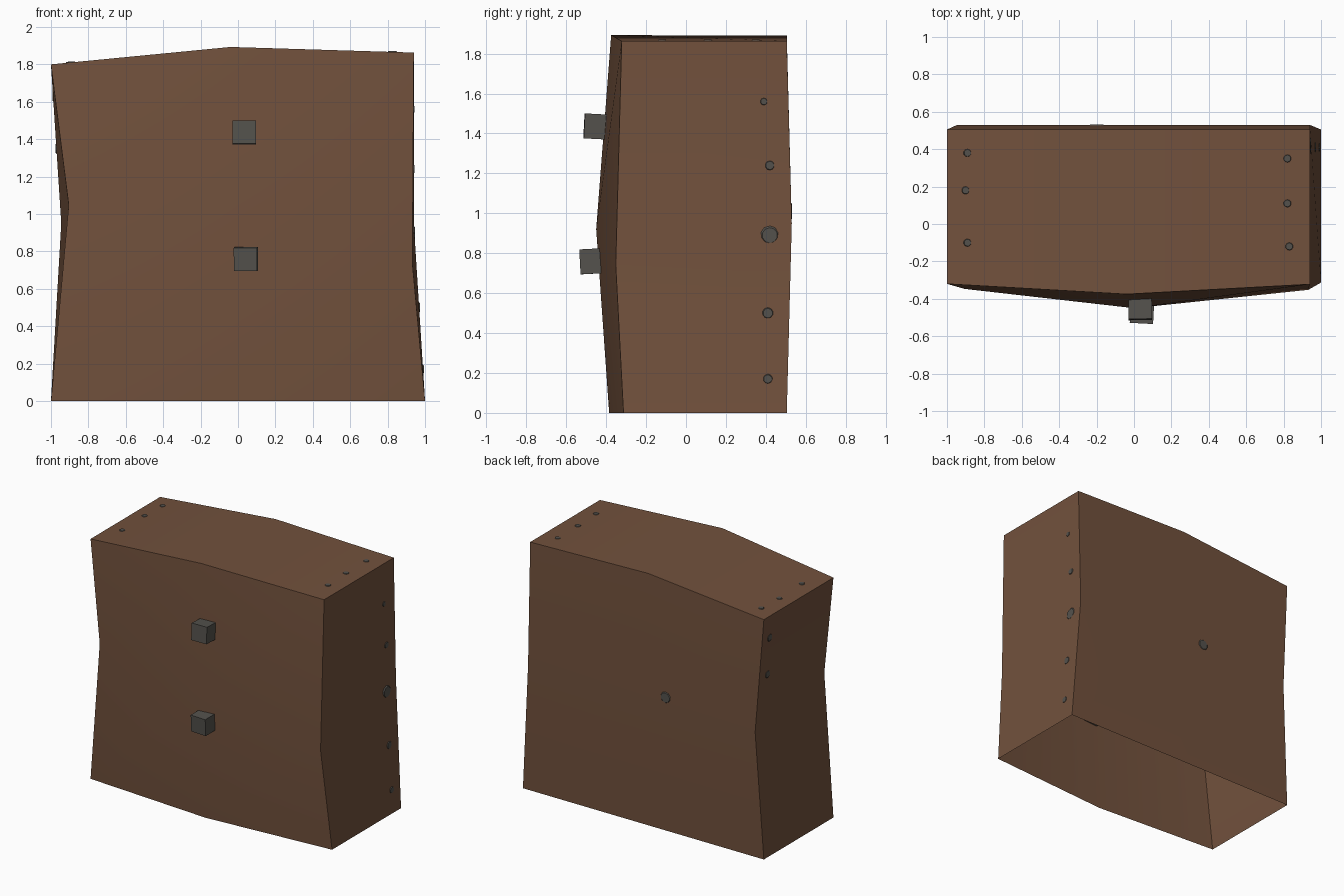
import bpy, bmesh, math
from mathutils import Vector
from mathutils.bvhtree import BVHTree

if "Cube" in bpy.data.objects:
    bpy.data.objects.remove(bpy.data.objects["Cube"])


def material(name, rgb):
    m = bpy.data.materials.new(name)
    m.diffuse_color = (*rgb, 1)
    m.use_nodes = True
    m.node_tree.nodes["Principled BSDF"].inputs["Base Color"].default_value = m.diffuse_color
    return m


wood = material("brown wood", (0.168, 0.083, 0.046))
iron = material("dark grey iron", (0.088, 0.083, 0.073))


def add_object(name, bm, mat):
    me = bpy.data.meshes.new(name)
    bm.to_mesh(me)
    me.materials.append(mat)
    ob = bpy.data.objects.new(name, me)
    bpy.context.collection.objects.link(ob)
    return ob


# Cabinet shell: warped 3x3 front and back grids (rows bottom, middle, top)
front = [[(-1, -.32, 0), (0, -.385, 0), (1, -.313, 0)],
         [(-.905, -.347, 1.05), (0, -.45, .92), (.932, -.352, .74)],
         [(-1, -.32, 1.8), (-.04, -.375, 1.893), (.94, -.322, 1.863)]]
back = [[(-1, .505, 0), (0, .505, 0), (1, .505, 0)],
        [(-.945, .53, .95), (0, .53, .95), (.94, .53, .95)],
        [(-1, .505, 1.8), (-.04, .505, 1.89), (.94, .505, 1.863)]]
bm = bmesh.new()
f = [[bm.verts.new(p) for p in row] for row in front]
b = [[bm.verts.new(p) for p in row] for row in back]
for r in range(2):
    for c in range(2):
        bm.faces.new((f[r][c], f[r][c + 1], f[r + 1][c + 1], f[r + 1][c]))
        bm.faces.new((b[r][c + 1], b[r][c], b[r + 1][c], b[r + 1][c + 1]))
    bm.faces.new((b[r][0], f[r][0], f[r + 1][0], b[r + 1][0]))
    bm.faces.new((f[r][2], b[r][2], b[r + 1][2], f[r + 1][2]))
    # top panels; the bottom stays open
    bm.faces.new((f[2][r], f[2][r + 1], b[2][r + 1], b[2][r]))
tree = BVHTree.FromBMesh(bm)
shell = add_object("cabinet_shell", bm, wood)
bm.free()
bpy.context.view_layer.objects.active = shell
shell.select_set(True)
bpy.ops.object.shade_smooth_by_angle(angle=math.radians(30))

# Square knobs on the front
for name, loc, rot in (("upper_knob", (.033, -.448, 1.435), (-3, 0, 1)),
                       ("lower_knob", (.043, -.466, .76), (3, 0, -3))):
    bm = bmesh.new()
    bmesh.ops.create_cube(bm, size=.125)
    knob = add_object(name, bm, iron)
    bm.free()
    knob.location = loc
    knob.rotation_euler = [math.radians(a) for a in rot]

# Flush nail heads: ray start, ray direction, radius
nails = [((2, y, z), (-1, 0, 0), r) for y, z, r in
         ((.39, 1.56, .02), (.42, 1.24, .026), (.42, .89, .048),
          (.41, .5, .03), (.41, .17, .026))]
nails += [((-2, .42, z), (1, 0, 0), .03) for z in (1.63, 1.35)]
nails += [((x, y, 3), (0, 0, -1), .023) for x, y in
          ((-.89, .38), (-.9, .18), (-.89, -.1),
           (.82, .35), (.82, .11), (.83, -.12))]
nails += [((-.2, 2, 1.01), (0, -1, 0), .045)]
for i, (start, way, radius) in enumerate(nails):
    point, normal, _, _ = tree.ray_cast(Vector(start), Vector(way))
    bm = bmesh.new()
    bmesh.ops.create_cone(bm, cap_ends=True, segments=10, radius1=radius,
                          radius2=radius * .8, depth=.008)
    nail = add_object(f"nail_{i + 1}", bm, iron)
    bm.free()
    nail.location = point
    nail.rotation_euler = (-Vector(way)).lerp(normal, 1 if normal.dot(Vector(way)) < 0 else 0).to_track_quat('Z', 'Y').to_euler()
